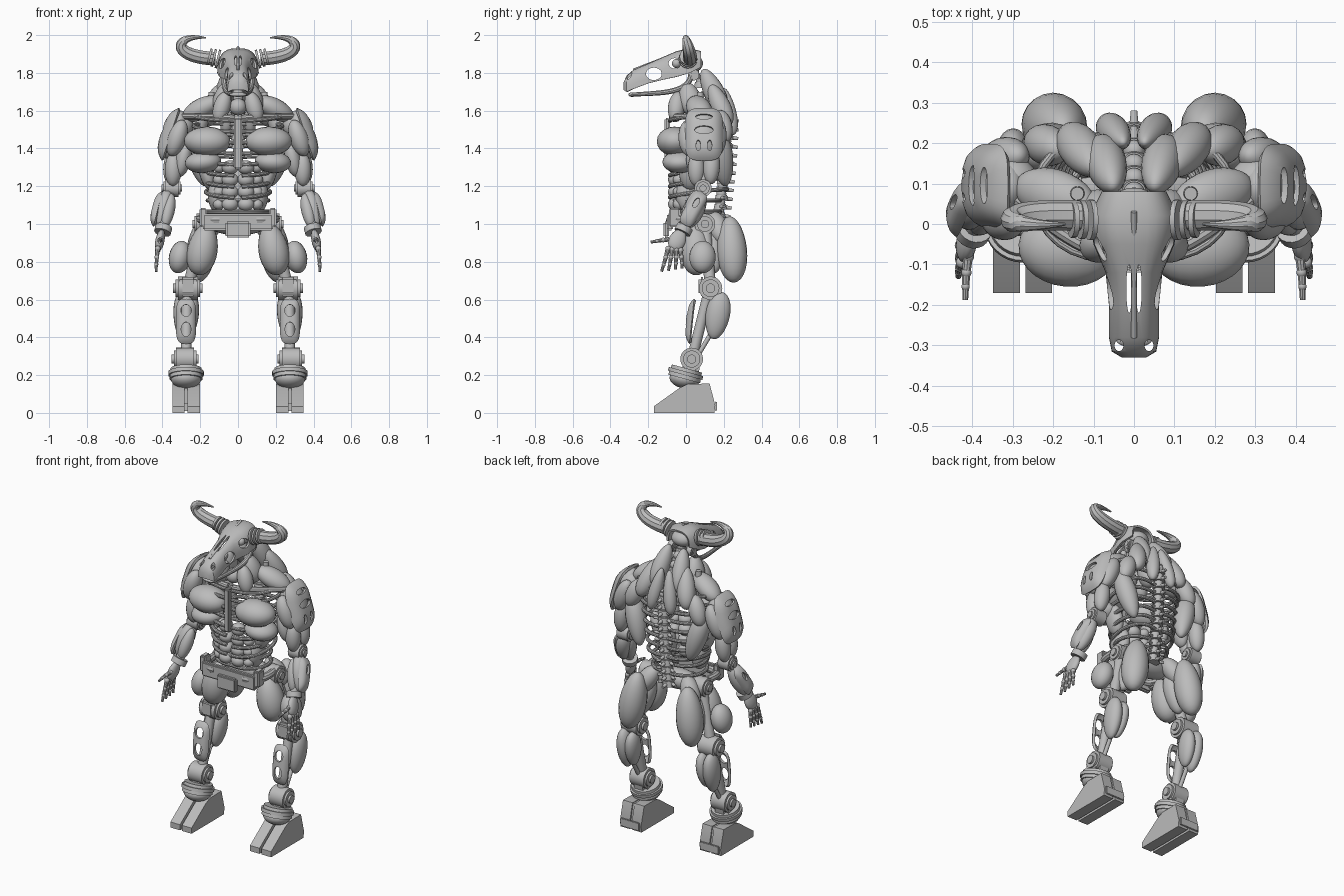
import bpy, bmesh, math
from mathutils import Vector as V, Matrix, geometry

if "Cube" in bpy.data.objects:
    bpy.data.objects.remove(bpy.data.objects["Cube"])
metal = bpy.data.materials.new("plain grey metal")
metal.use_nodes = True
metal.diffuse_color = (.5, .5, .5, 1)
metal.node_tree.nodes["Principled BSDF"].inputs["Base Color"].default_value = metal.diffuse_color
parts = []
move, turn = Matrix.Translation, lambda degrees, axis: Matrix.Rotation(math.radians(degrees), 4, axis)

# ---------- helpers ----------
def finish(bm, name, mirror=True):
    bmesh.ops.recalc_face_normals(bm, faces=bm.faces)
    mesh = bpy.data.meshes.new(name)
    bm.to_mesh(mesh)
    bm.free()
    mesh.materials.append(metal)
    ob = bpy.data.objects.new(name, mesh)
    bpy.context.collection.objects.link(ob)
    if mirror:
        ob.modifiers.new("Mirror", "MIRROR").use_mirror_merge = False
    parts.append(ob)
    return ob

def frame(a, b):  # matrix at the middle of a-b, local z along it
    a, b = V(a), V(b)
    z = (b - a).normalized()
    y = z.cross(V((1, 0, 0)) if abs(z.x) < .8 else V((0, 1, 0))).normalized()
    return move((a + b) / 2) @ Matrix((y.cross(z), y, z)).transposed().to_4x4(), (b - a).length

def muscle(name, a, b, rx, ry, taper=0.0, mirror=True):
    m, length = frame(a, b)
    bm = bmesh.new()
    bmesh.ops.create_uvsphere(bm, u_segments=20, v_segments=14, radius=1)
    for v in bm.verts:
        k = 1 + taper * v.co.z
        v.co = m @ V((v.co.x * rx * k, v.co.y * ry * k, v.co.z * length / 2))
    return finish(bm, name, mirror)

def ball(name, c, r, mirror=True):
    return muscle(name, V(c) - V((0, 0, r)), V(c) + V((0, 0, r)), r, r, 0, mirror)

def add_rod(bm, a, b, r, r2=None, n=20):
    m, length = frame(a, b)
    bmesh.ops.create_cone(bm, cap_ends=True, segments=n, radius1=r, radius2=r if r2 is None else r2, depth=length, matrix=m)

def rod(name, a, b, r, r2=None, mirror=True, n=20):
    bm = bmesh.new()
    add_rod(bm, a, b, r, r2, n)
    return finish(bm, name, mirror)

def hub(name, c, r, width):  # stepped round joint across x
    bm = bmesh.new()
    for k, w in ((1, .8), (.75, 1), (.4, 1.2)):
        half = V((width * w / 2, 0, 0))
        add_rod(bm, V(c) - half, V(c) + half, r * k, n=28)
    return finish(bm, name)

def skin(bm, rings, closed=True):
    for p, q in zip(rings, rings[1:]):
        for k in range(len(p) if closed else len(p) - 1):
            j = (k + 1) % len(p)
            bm.faces.new((p[k], p[j], q[j], q[k]))

def tube(name, a, h1, h2, b, r, r2, n=18):
    pts = geometry.interpolate_bezier(V(a), V(h1), V(h2), V(b), n)
    bm, rings = bmesh.new(), []
    for i, p in enumerate(pts):
        m = frame(pts[max(i - 1, 0)], pts[min(i + 1, n - 1)])[0].to_3x3()
        rad = r + (r2 - r) * (i / (n - 1)) ** 2
        if rings and m.col[0].dot(last.col[0]) < .9:  # keep the seam straight through bends
            m = last.col[2].rotation_difference(m.col[2]).to_matrix() @ last
        last = m
        rings.append([bm.verts.new(p + m @ V((rad * math.cos(k * math.pi / 5), rad * math.sin(k * math.pi / 5), 0))) for k in range(10)])
    skin(bm, rings)
    bm.faces.new(rings[0])
    bm.faces.new(rings[-1])
    return finish(bm, name)

def box(name, c, size, mirror=True, tilt=0, bevel=.008):
    bm = bmesh.new()
    bmesh.ops.create_cube(bm, size=1, matrix=move(c) @ turn(tilt, "X") @ Matrix.Diagonal((*size, 1)))
    bmesh.ops.bevel(bm, geom=bm.edges[:], offset=bevel, segments=2, affect="EDGES")
    return finish(bm, name, mirror)

def shell(bm, name, m, holes, thickness, mirror):  # thicken, cut oval holes (x, y, rx, ry) along local z, mirror
    ob, cut = finish(bm, name, False), bmesh.new()
    for frame_m, (x, y, rx, ry) in [(m, h) for h in holes] if isinstance(m, Matrix) else zip(m, holes):
        bmesh.ops.create_cone(cut, cap_ends=True, segments=18, radius1=1, radius2=1, depth=.3,
                              matrix=frame_m @ move((x, y, 0)) @ Matrix.Diagonal((rx, ry, 1, 1)))
    cutter = finish(cut, "cutter", False)
    cutter.hide_render = True
    parts.remove(cutter)
    ob.modifiers.new("Thickness", "SOLIDIFY").thickness = thickness
    opening = ob.modifiers.new("Openings", "BOOLEAN")
    opening.operation, opening.object, opening.solver = "DIFFERENCE", cutter, "EXACT"
    if mirror:
        ob.modifiers.new("Mirror", "MIRROR").use_mirror_merge = False
    bpy.context.view_layer.objects.active = ob
    for mod in ob.modifiers[:]:
        bpy.ops.object.modifier_apply(modifier=mod.name)
    bpy.data.objects.remove(cutter)

def armour(name, m, w, h, bulge, holes):  # domed rounded plate in local xy
    bm = bmesh.new()
    wave = lambda v: math.copysign(abs(v) ** .55, v)
    rings = [[bm.verts.new(m @ V((w * t * wave(math.cos(k * math.pi / 16)), h * t * wave(math.sin(k * math.pi / 16)),
                                  bulge * (1 - t ** 4)))) for k in range(32)] for t in (1, .93, .8, .6, .35, .1)]
    skin(bm, rings)
    bm.faces.new(rings[-1])
    shell(bm, name, m, holes, .015, True)

# ---------- head ----------
bm, rings = bmesh.new(), []
for y, w, low, top in ((-.33, .03, 1.71, 1.75), (-.315, .055, 1.7, 1.785), (-.28, .062, 1.715, 1.815), (-.2, .062, 1.745, 1.85),
                       (-.12, .07, 1.765, 1.885), (-.05, .1, 1.78, 1.915), (.02, .11, 1.8, 1.93), (.08, .08, 1.83, 1.915)):
    rings.append([bm.verts.new((w * math.copysign(abs(math.cos(a)) ** .7, math.cos(a)), y, low + (top - low) * abs(math.sin(a)) ** .8))
                  for a in [k * math.pi / 16 for k in range(17)]])
skin(bm, rings, False)
bm.faces.new(rings[0])
across, above = move((0, 0, 1.8)) @ turn(90, "Z") @ turn(90, "X"), move((0, 0, 1.8))
shell(bm, "skull", [across] * 2 + [above] * 4, ((-.17, -.005, .042, .033), (-.06, .05, .032, .028), (-.012, -.16, .007, .06),
      (.012, -.16, .007, .06), (-.037, -.3, .011, .014), (.037, -.3, .011, .014)), .012, False)
rod("snout_ridge", (0, -.28, 1.815), (0, .03, 1.935), .007, mirror=False)
ball("eye", (.055, -.05, 1.85), .024)
tube("jaw", (.07, .03, 1.8), (.08, .02, 1.69), (.05, -.12, 1.695), (.03, -.29, 1.685), .016, .011)
muscle("chin", (-.045, -.285, 1.685), (.045, -.285, 1.685), .02, .012, mirror=False)
muscle("braincase", (0, -.04, 1.85), (0, .09, 1.85), .07, .05, mirror=False)
tube("horn", (.12, .02, 1.875), (.37, .03, 1.885), (.335, -.01, 2.01), (.17, 0, 1.985), .038, .004, n=24)
for i in range(3):
    x = .1 + i * .022
    rod("horn_collar", (x, .01, 1.872 + i * .006), (x + .012, .01, 1.875 + i * .006), .05 - i * .003)
hub("jaw_joint", (.065, .04, 1.79), .03, .04)

# ---------- spine and ribs ----------
for i in range(18):
    z = 1 + i * .046
    y = .17 + .05 * math.sin((z - 1) * 2.6) if z < 1.56 else .21 - (z - 1.56) * .75
    rod("vertebra", (0, y, z - .015), (0, y, z + .015), .036, .03, False)
    ball("spinal_disc", (0, y, z + .023), .026, False)
    if z < 1.6:
        rod("spinous_spike", (0, y, z), (0, y + .06, z - .008), .014, .008, False)
        rod("side_spike", (.02, y, z), (.06, y + .02, z), .011, .007)
for i in range(8):
    z, w = 1.15 + i * .058, .21 + i * .014
    tube("rib", (.02, .21, z + .03), (w, .27, z + .05), (w + .02, -.11, z), (.02, -.085, z - .01), .011, .011)
box("breastbone", (0, -.1, 1.425), (.04, .03, .27), False)
tube("collar_bone", (.02, -.07, 1.56), (.1, -.09, 1.57), (.2, -.01, 1.57), (.3, .07, 1.57), .018, .016)
rod("shoulder_peg", (.14, .075, 1.58), (.14, .075, 1.7), .024, .016)
ball("throat_ball", (0, -.04, 1.62), .045, False)

# ---------- torso muscles: name, start, end, radii, taper ----------
for row in (("upper_pectoral", (.04, -.07, 1.435), (.285, -.05, 1.44), .095, .078, 0),
            ("lower_pectoral", (.09, -.05, 1.335), (.28, -.02, 1.32), .09, .058, 0),
            ("armpit", (.27, .05, 1.44), (.31, .06, 1.25), .042, .055, 0),
            ("neck_side", (.06, 0, 1.75), (.1, .04, 1.58), .05, .06, .2),
            ("neck_front", (.06, -.04, 1.7), (.11, -.06, 1.54), .045, .045, 0),
            ("inner_trapezius", (.05, .09, 1.82), (.085, .2, 1.59), .05, .055, .15),
            ("middle_trapezius", (.025, .2, 1.72), (.07, .25, 1.47), .038, .04, .2),
            ("outer_trapezius", (.09, .13, 1.74), (.165, .23, 1.52), .052, .052, .15),
            ("shoulder_top", (.1, .04, 1.66), (.29, .1, 1.56), .065, .055, 0),
            ("shoulder_blade", (.18, .18, 1.6), (.25, .21, 1.43), .05, .05, 0),
            ("upper_lat", (.25, .17, 1.49), (.17, .21, 1.2), .058, .06, -.15),
            ("serratus", (.19, .03, 1.36), (.14, .02, 1.18), .04, .06, 0),
            ("oblique", (.12, .01, 1.24), (.11, .02, 1.06), .045, .07, 0)):
    muscle(*row)
for i in range(4):
    z = 1.3 - i * .065
    muscle("abdominal", (.042, -.055, z + .037), (.042, -.055, z - .037), .044, .04)
    muscle("side_abdominal", (.1, -.035, z + .03), (.1, -.035, z - .03), .032, .035)
for z in (1.125, 1.065):
    tube("waist_hoop", (0, -.06, z), (.19, -.1, z), (.23, .18, z), (.02, .18, z), .011, .011)

# ---------- pelvis and belt ----------
muscle("pelvis", (-.16, .09, 1), (.16, .09, 1), .07, .06, mirror=False)
tube("belt_side", (.1, -.08, 1.02), (.2, -.09, 1.02), (.22, .02, 1.03), (.18, .12, 1.03), .025, .02)
box("belt", (0, -.085, 1.01), (.37, .03, .09), False)
box("buckle", (0, -.105, .97), (.13, .03, .085), False)
box("belt_end", (.185, -.06, 1.035), (.04, .06, .1))
hub("hip_joint", (.18, .1, 1), .055, .1)

# ---------- arms ----------
ball("shoulder_joint", (.3, .1, 1.52), .065)
rod("upper_arm_bone", (.31, .1, 1.5), (.35, .09, 1.2), .025)
for row in (("deltoid", (.3, .09, 1.6), (.365, .09, 1.34), .065, .09, .1),
            ("front_deltoid", (.29, .01, 1.55), (.355, .02, 1.36), .05, .055, 0),
            ("rear_deltoid", (.28, .17, 1.56), (.355, .16, 1.36), .05, .05, 0),
            ("biceps", (.34, .055, 1.38), (.345, .055, 1.2), .045, .045, 0),
            ("triceps", (.34, .14, 1.4), (.36, .13, 1.21), .045, .045, 0),
            ("outer_forearm", (.37, .08, 1.18), (.42, .01, .98), .045, .055, -.1),
            ("inner_forearm", (.35, .05, 1.16), (.39, -.01, .98), .035, .04, 0),
            ("palm", (.4, -.02, .97), (.425, -.07, .86), .024, .045, .1)):
    muscle(*row)
hub("elbow", (.35, .09, 1.19), .046, .09)
rod("forearm_bone", (.35, .09, 1.19), (.4, -.02, .96), .024)
rod("wrist_cuff", (.392, -.005, .985), (.4, -.02, .955), .045)
side = turn(90, "Z") @ turn(90, "X")
armour("shoulder_plate", move((.357, .095, 1.475)) @ turn(-18, "Y") @ side, .103, .147, .05,
       ((0, .085, .045, .016), (0, .01, .05, .022), (-.03, -.075, .012, .028), (.03, -.075, .012, .028)))
armour("forearm_plate", move((.425, .04, 1.08)) @ turn(-14, "Y") @ turn(-28, "X") @ side, .045, .1, .03, ((0, .03, .014, .03),))
for i in range(5):  # four fingers and a thumb, three segments each
    p = V((.41, -.08, .92)) if i == 4 else V((.425, -.095 + i * .022, .87 - i * .003))
    d = V((.01, -.1, -.012)) if i == 4 else V((.012, -.03 + i * .014, -.115 + i * .008))
    for length, r in ((.4, .013), (.33, .011), (.3, .009)):
        q = p + d * length
        ball("knuckle", p, r * 1.15)
        rod("finger_segment", p, q, r, r * .8, n=10)
        p, d = q, d - V((.004, .004, .004))

# ---------- legs ----------
rod("thigh_bone", (.18, .1, 1), (.265, .13, .66), .03)
for row in (("hamstring", (.17, .23, 1.04), (.22, .255, .69), .078, .08, .08),
            ("buttock", (.1, .14, 1.06), (.2, .2, .9), .055, .055, 0),
            ("quadriceps", (.16, .05, 1), (.215, .055, .73), .08, .08, .1),
            ("outer_thigh", (.29, .09, .91), (.325, .085, .74), .058, .07, 0),
            ("inner_thigh", (.14, .13, .98), (.21, .15, .74), .05, .055, 0),
            ("outer_calf", (.3, .19, .64), (.295, .145, .39), .044, .064, -.1),
            ("inner_calf", (.24, .19, .63), (.255, .145, .41), .04, .06, -.1)):
    muscle(*row)
hub("knee", (.265, .13, .66), .062, .13)
box("knee_cap", (.265, .085, .67), (.09, .04, .1), bevel=.015)
rod("shin_bone", (.27, .12, .64), (.275, .03, .28), .028)
rod("calf_strut", (.28, .15, .45), (.28, .06, .3), .012)
armour("shin_plate", move((.275, .03, .485)) @ turn(84, "X"), .054, .12, .03, ((0, .055, .028, .032), (0, -.045, .026, .038)))

# ---------- ankles and split feet ----------
hub("ankle", (.28, .03, .285), .06, .12)
box("ankle_housing", (.28, .03, .26), (.1, .09, .13), tilt=-9, bevel=.02)
low, high = V((.275, -.01, .18)), V((.275, .005, .235))
rod("ankle_ring", low, high, .088, .082, n=32)
rod("ankle_lip", low.lerp(high, .35), low.lerp(high, .7), .094, n=32)
muscle("ankle_dome", (.275, -.015, .13), (.275, 0, .23), .08, .08)
outline = ((-.17, 0), (-.17, .035), (-.03, .135), (.01, .153), (.125, .155), (.155, .04), (.15, 0))
web = ((-.02, .05), (-.02, .13), (.02, .15), (.12, .15), (.14, .05))
for name, x, width, profile in (("inner_toe", .202, .066, outline), ("outer_toe", .282, .066, outline), ("toe_web", .26, .03, web)):
    bm = bmesh.new()
    face = bm.faces.new([bm.verts.new((x, y, z)) for y, z in profile])
    out = bmesh.ops.extrude_face_region(bm, geom=[face])["geom"]
    bmesh.ops.translate(bm, verts=[g for g in out if isinstance(g, bmesh.types.BMVert)], vec=(width, 0, 0))
    finish(bm, name)
box("heel_plate", (.275, .158, .035), (.13, .01, .05), bevel=.003)

# ---------- shading ----------
bpy.ops.object.select_all(action="DESELECT")
for ob in parts:
    ob.select_set(True)
bpy.context.view_layer.objects.active = parts[0]
bpy.ops.object.shade_smooth_by_angle(angle=math.radians(35))
